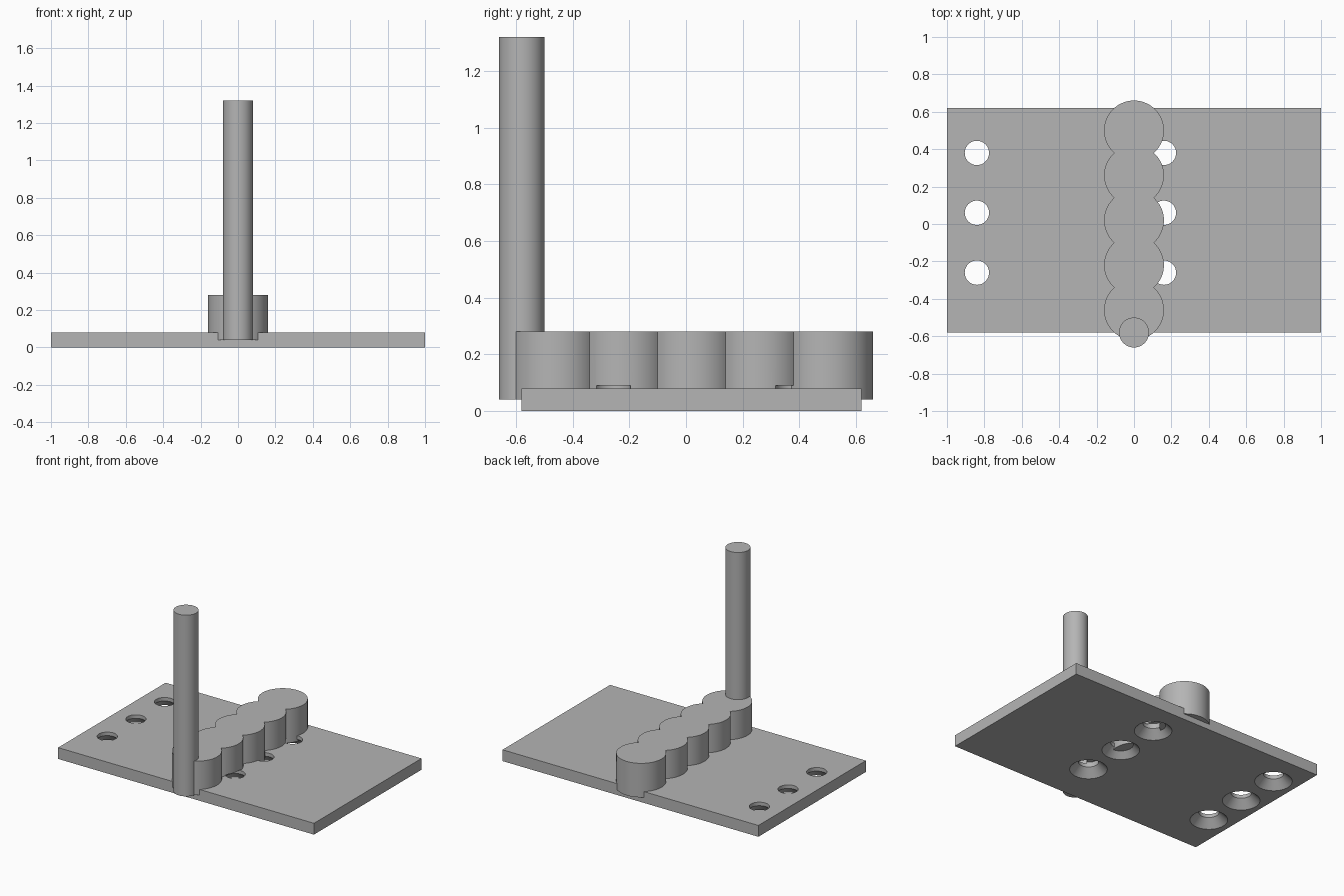
import bpy
import bmesh
import math
from mathutils import Matrix, Vector

if "Cube" in bpy.data.objects:
    bpy.data.objects.remove(bpy.data.objects["Cube"], do_unlink=True)

# One plain grey material
grey = bpy.data.materials.new("plain_grey")
grey.use_nodes = True
colour = (0.46, 0.46, 0.46, 1.0)
grey.diffuse_color = colour
grey.node_tree.nodes["Principled BSDF"].inputs["Base Color"].default_value = colour


def make_object(name, bm):
    mesh = bpy.data.meshes.new(name)
    bmesh.ops.recalc_face_normals(bm, faces=bm.faces[:])
    bm.to_mesh(mesh)
    bm.free()
    obj = bpy.data.objects.new(name, mesh)
    bpy.context.collection.objects.link(obj)
    mesh.materials.append(grey)
    return obj


def cylinder(name, x, y, radius, z0, z1):
    bm = bmesh.new()
    bmesh.ops.create_cone(
        bm, cap_ends=True, segments=96, radius1=radius, radius2=radius,
        depth=z1 - z0, matrix=Matrix.Translation((x, y, (z0 + z1) / 2)))
    return make_object(name, bm)


def activate(obj):
    bpy.ops.object.select_all(action='DESELECT')
    obj.select_set(True)
    bpy.context.view_layer.objects.active = obj


def boolean(obj, other, operation):
    mod = obj.modifiers.new("boolean", 'BOOLEAN')
    mod.operation = operation
    mod.solver = 'EXACT'
    mod.object = other
    activate(obj)
    bpy.ops.object.modifier_apply(modifier=mod.name)


def smooth(obj):
    activate(obj)
    bpy.ops.object.shade_smooth_by_angle(angle=math.radians(25))


# Base plate
bm = bmesh.new()
bmesh.ops.create_cube(
    bm, size=1.0,
    matrix=Matrix.Translation((0, 0.02, 0.04)) @ Matrix.Diagonal((2.0, 1.2, 0.08, 1)))
plate = make_object("base_plate", bm)

# Countersunk screw hole cutters: wide cone below, straight bore above
bm = bmesh.new()
steps = 48
for x in (-0.84, 0.16):
    for y in (-0.26, 0.06, 0.38):
        rings = []
        for r, z in ((0.13, -0.01), (0.065, 0.055), (0.065, 0.09)):
            rings.append([bm.verts.new(Vector((
                x + r * math.cos(2 * math.pi * i / steps),
                y + r * math.sin(2 * math.pi * i / steps), z))) for i in range(steps)])
        for low, high in zip(rings, rings[1:]):
            for i in range(steps):
                j = (i + 1) % steps
                bm.faces.new((low[i], low[j], high[j], high[i]))
        bm.faces.new(rings[0][::-1])
        bm.faces.new(rings[-1])
cutter = make_object("screw_hole_cutter", bm)
cutter.hide_render = True
boolean(plate, cutter, 'DIFFERENCE')

# Row of overlapping round posts; every second one is notched by the holes
posts = []
for i in range(5):
    post = cylinder("ridge_of_posts", 0, 0.50 - 0.24 * i, 0.16, 0.04, 0.28)
    if i % 2 == 1:
        boolean(post, cutter, 'DIFFERENCE')
    posts.append(post)
ridge = posts[0]
for post in posts[1:]:
    boolean(ridge, post, 'UNION')
    bpy.data.objects.remove(post, do_unlink=True)
bpy.data.objects.remove(cutter, do_unlink=True)

# Tall upright rod at the front
rod = cylinder("upright_rod", 0, -0.58, 0.08, 0.04, 1.32)

for part in (plate, ridge, rod):
    smooth(part)
